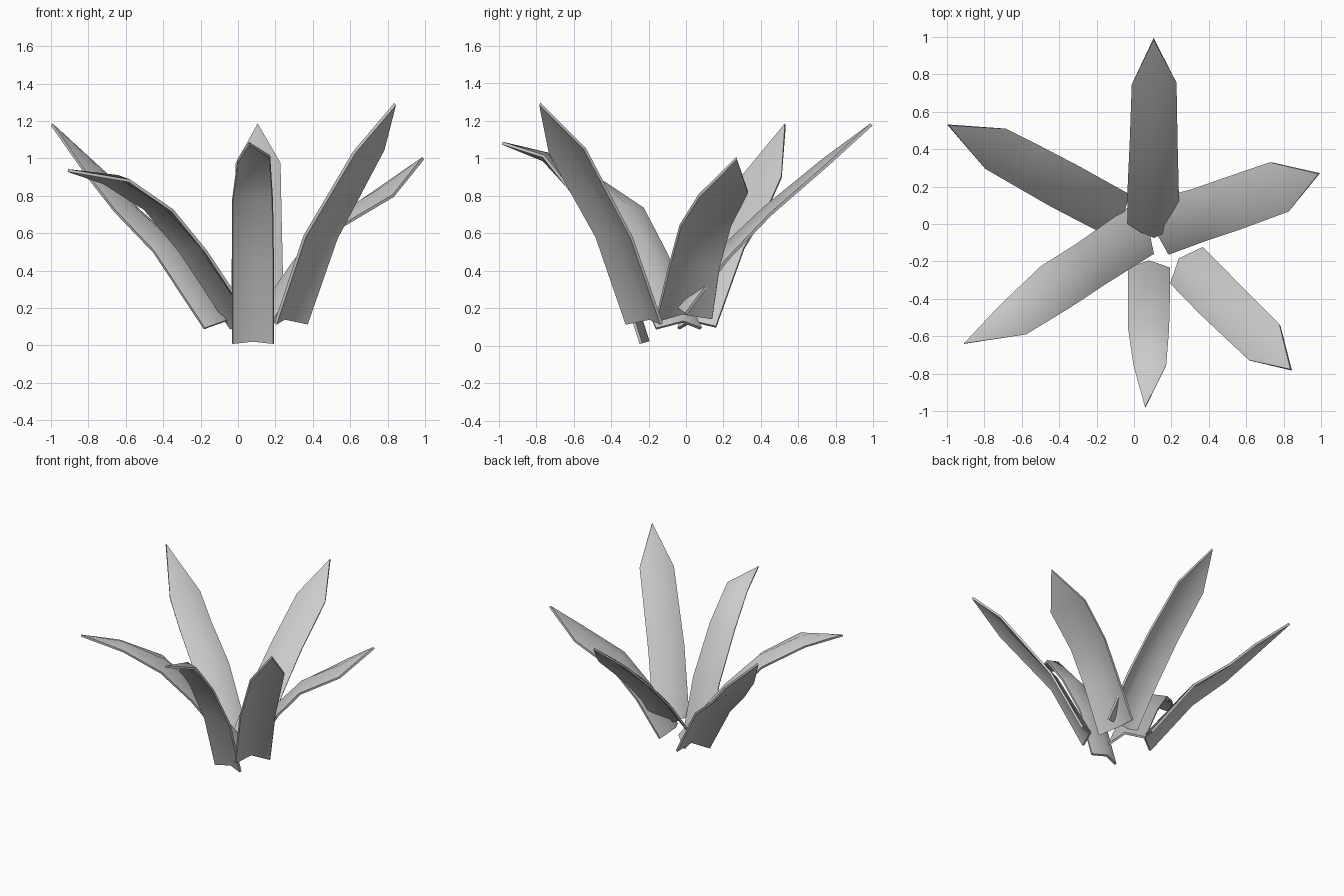
import bpy, bmesh, math
from mathutils import Vector

if "Cube" in bpy.data.objects:
    bpy.data.objects.remove(bpy.data.objects["Cube"])


def leaf(name, left, right, tip, base_h):
    """Folded leaf: two edge paths, a raised central crease and a pointed tip."""
    left = [Vector(p) for p in left]
    right = [Vector(p) for p in right]
    tip = Vector(tip)
    mids = [(a + b) / 2 for a, b in zip(left, right)] + [tip]
    n = len(left)
    bm = bmesh.new()
    rows = []
    for i in range(n):
        along = mids[i + 1] - mids[max(i - 1, 0)]
        up = along.cross(right[i] - left[i]).normalized()
        if up.z < 0:
            up = -up
        h = base_h + (0.03 - base_h) * i / (n - 1)
        rows.append([bm.verts.new(p) for p in (left[i], mids[i] + up * h, right[i])])
    t = bm.verts.new(tip)
    for a, b in zip(rows, rows[1:]):
        for k in range(2):
            bm.faces.new((a[k], a[k + 1], b[k + 1], b[k]))
    for k in range(2):
        bm.faces.new((rows[-1][k], rows[-1][k + 1], t))
    bmesh.ops.recalc_face_normals(bm, faces=bm.faces)
    me = bpy.data.meshes.new(name)
    bm.to_mesh(me)
    bm.free()
    ob = bpy.data.objects.new(name, me)
    bpy.context.collection.objects.link(ob)
    # Thin blade
    m = ob.modifiers.new("thickness", 'SOLIDIFY')
    m.thickness = 0.016
    m.offset = 0
    bpy.ops.object.select_all(action='DESELECT')
    ob.select_set(True)
    bpy.context.view_layer.objects.active = ob
    bpy.ops.object.modifier_apply(modifier=m.name)
    bpy.ops.object.shade_smooth_by_angle(angle=math.radians(60))
    return ob


# Leaf pointing to the back
leaf("back_leaf",
     [(-.03, -.01, .17), (-.03, .22, .46), (-.02, .45, .70), (-.01, .75, .97)],
     [(.24, 0, .17), (.235, .22, .46), (.23, .45, .70), (.225, .76, .97)],
     (.105, .99, 1.18), .08)

# Leaf pointing to the right
leaf("right_leaf",
     [(.13, .14, .145), (.30, .18, .42), (.47, .24, .64), (.73, .33, .82)],
     [(.19, -.16, .13), (.38, -.09, .42), (.56, -.03, .64), (.83, .07, .80)],
     (.99, .27, 1.0), .06)

# Leaf pointing to the front right
leaf("front_right_leaf",
     [(.37, -.13, .115), (.53, -.29, .575), (.78, -.54, 1.05)],
     [(.20, -.32, .115), (.355, -.48, .58), (.62, -.73, 1.03)],
     (.84, -.78, 1.29), .06)

# Leaf pointing to the front
leaf("front_leaf",
     [(.19, -.24, .01), (.19, -.37, .42), (.185, -.57, .77), (.17, -.76, 1.01)],
     [(-.03, -.24, .01), (-.03, -.37, .42), (-.03, -.56, .77), (0, -.76, .99)],
     (.06, -.98, 1.08), .04)

# Leaf pointing to the front left
leaf("front_left_leaf",
     [(.10, -.16, .09), (-.17, -.33, .50), (-.35, -.45, .72), (-.58, -.59, .88)],
     [(-.04, .08, .09), (-.31, -.11, .50), (-.50, -.23, .73), (-.72, -.44, .87)],
     (-.91, -.64, .935), .06)

# Leaf pointing to the back left
leaf("back_left_leaf",
     [(-.18, -.04, .09), (-.45, .10, .50), (-.66, .22, .72), (-.80, .30, .90)],
     [(-.03, .16, .10), (-.30, .31, .52), (-.53, .43, .72), (-.69, .51, .90)],
     (-.995, .53, 1.18), .06)
